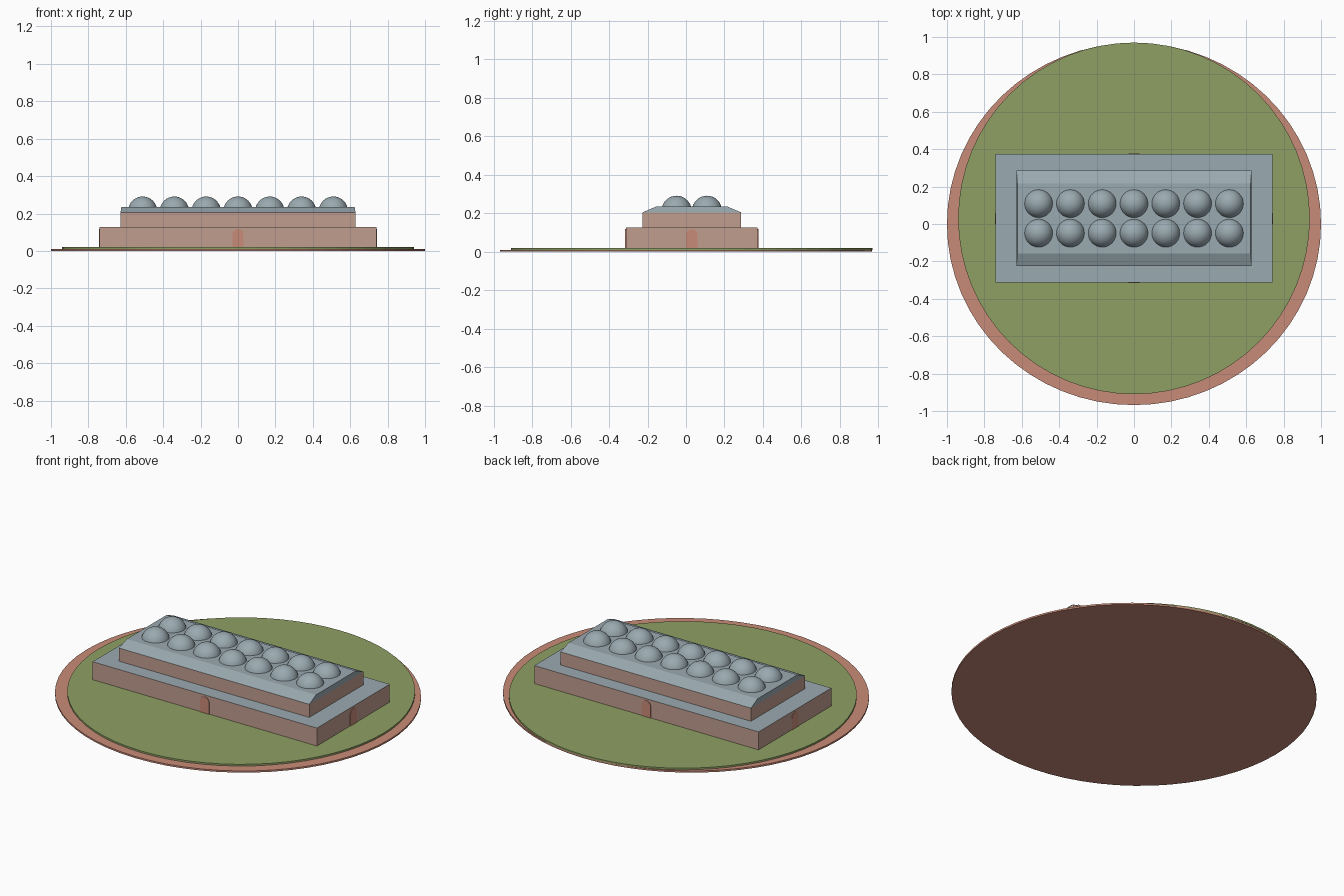
import bpy, bmesh, math
from mathutils import Matrix

if "Cube" in bpy.data.objects:
    bpy.data.objects.remove(bpy.data.objects["Cube"])


def material(name, rgb):
    def lin(c):
        c /= 255
        return c / 12.92 if c <= 0.04045 else ((c + 0.055) / 1.055) ** 2.4
    m = bpy.data.materials.new(name)
    m.diffuse_color = (*[lin(c) for c in rgb], 1)
    m.use_nodes = True
    m.node_tree.nodes["Principled BSDF"].inputs["Base Color"].default_value = m.diffuse_color
    return m


TERRACOTTA = material("terracotta", (201, 139, 120))
GRASS = material("grass green", (143, 160, 100))
WALL = material("pink stone", (193, 158, 143))
ROOF = material("blue grey roof", (154, 170, 177))
CY = 0.03  # building centre in y


def finish(name, bm, *mats):
    bmesh.ops.recalc_face_normals(bm, faces=bm.faces)
    me = bpy.data.meshes.new(name)
    bm.to_mesh(me)
    bm.free()
    ob = bpy.data.objects.new(name, me)
    bpy.context.collection.objects.link(ob)
    for m in mats:
        me.materials.append(m)
    return ob


def disc(name, rx, ry, cy, z0, z1, mat):
    bm = bmesh.new()
    bmesh.ops.create_cone(bm, cap_ends=True, segments=64, radius1=1, radius2=1, depth=1)
    for v in bm.verts:
        v.co = (v.co.x * rx, v.co.y * ry + cy, z0 if v.co.z < 0 else z1)
    return finish(name, bm, mat)


def tier(name, hx, y0, y1, z0, z1, inset=(0, 0), mats=(WALL, ROOF)):
    """Box whose top may be drawn in; upward faces take the second material."""
    bm = bmesh.new()
    bmesh.ops.create_cube(bm, size=2)
    for v in bm.verts:
        top = v.co.z > 0
        ix, iy = inset if top else (0, 0)
        y = y0 + iy if v.co.y < 0 else y1 - iy
        v.co = (math.copysign(hx - ix, v.co.x), y, z1 if top else z0)
    bm.normal_update()
    for f in bm.faces:
        f.material_index = int(f.normal.z > 0.9 and len(mats) > 1)
    return finish(name, bm, *mats)


def arched_door(name, x, y, angle):
    """Thin plate with a round head, facing -y before rotation."""
    w, z0, spring, n = 0.03, 0.02, 0.087, 12
    pts = [(-w, z0), (w, z0)]
    pts += [(w * math.cos(math.pi * i / n), spring + w * math.sin(math.pi * i / n))
            for i in range(n + 1)]
    bm = bmesh.new()
    face = bm.faces.new([bm.verts.new((px, 0.002, pz)) for px, pz in pts])
    ext = bmesh.ops.extrude_face_region(bm, geom=[face])
    verts = [g for g in ext["geom"] if isinstance(g, bmesh.types.BMVert)]
    bmesh.ops.translate(bm, verts=verts, vec=(0, -0.005, 0))
    bm.transform(Matrix.Translation((x, y, 0)) @ Matrix.Rotation(angle, 4, 'Z'))
    return finish(name, bm, TERRACOTTA)


# Ground discs
disc("paved_ring", 1.0, 0.968, 0, 0, 0.01, TERRACOTTA)
disc("lawn", 0.94, 0.94, CY, 0.01, 0.02, GRASS)

# Stepped building and sloped roof
tier("lower_storey", 0.74, -0.313, 0.373, 0.02, 0.127)
tier("upper_storey", 0.628, -0.225, 0.285, 0.127, 0.205)
tier("sloped_roof", 0.628, -0.225, 0.285, 0.205, 0.234, (0.004, 0.068), (ROOF,))

# Two rows of domes
for row, y in enumerate((CY - 0.079, CY + 0.079)):
    for i in range(7):
        bm = bmesh.new()
        bmesh.ops.create_uvsphere(bm, u_segments=32, v_segments=16, radius=0.078)
        for f in bm.faces:
            f.smooth = True
        bmesh.ops.translate(bm, verts=bm.verts, vec=((i - 3) * 0.17, y, 0.213))
        finish(f"dome_{row}_{i}", bm, ROOF)

# One arched door in the middle of each side
arched_door("front_door", 0, -0.313, 0)
arched_door("back_door", 0, 0.373, math.pi)
arched_door("right_door", 0.74, CY, math.pi / 2)
arched_door("left_door", -0.74, CY, -math.pi / 2)
